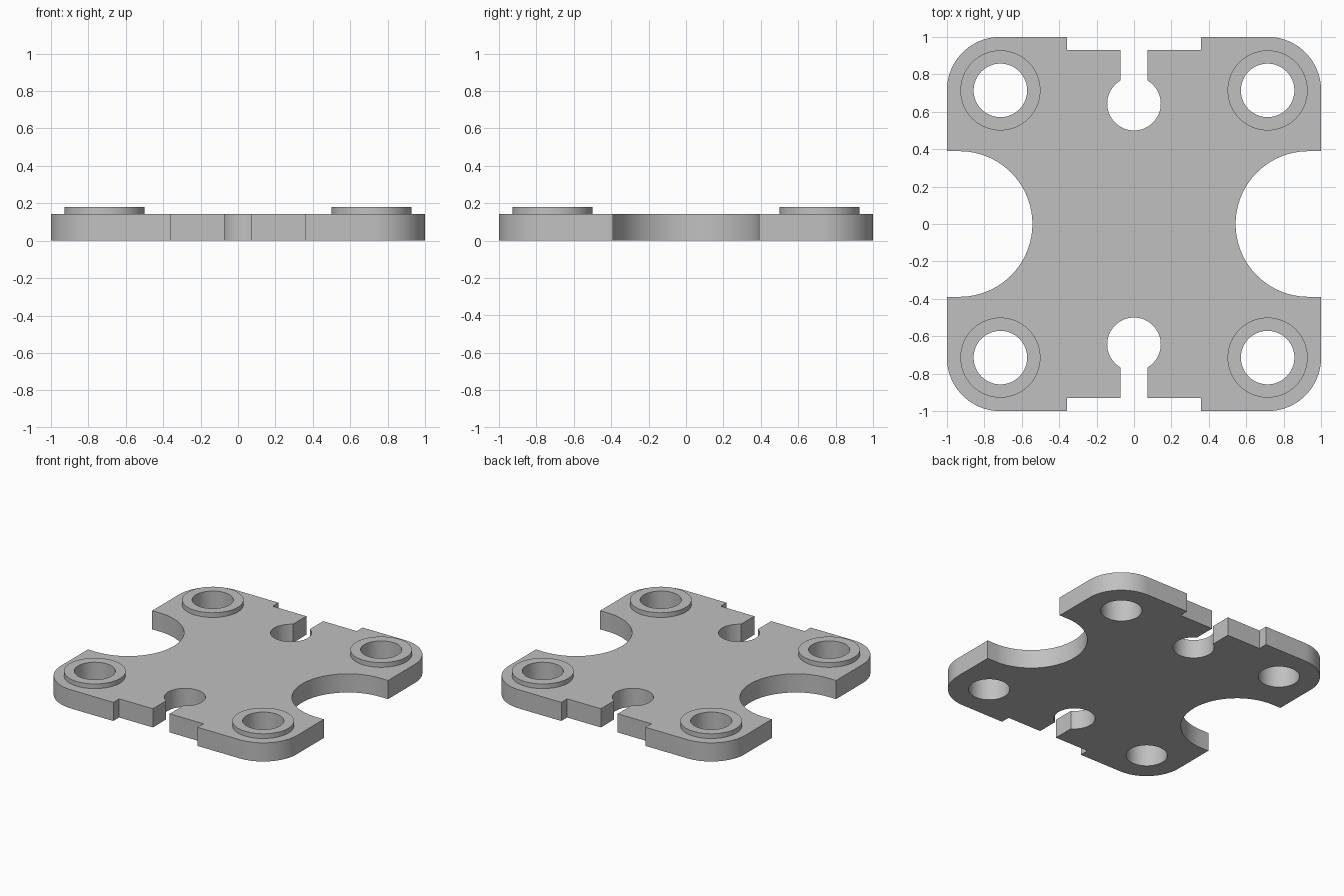
import bpy, bmesh
from math import sin, cos, radians

if "Cube" in bpy.data.objects:
    bpy.data.objects.remove(bpy.data.objects["Cube"], do_unlink=True)

THICK, BOSS_TOP = 0.143, 0.179
HOLE_POS, HOLE_R, BOSS_R = 0.714, 0.143, 0.214

grey = bpy.data.materials.new("light_grey")
grey.use_nodes = True
colour = (0.53, 0.53, 0.53, 1)
grey.diffuse_color = colour
grey.node_tree.nodes["Principled BSDF"].inputs["Base Color"].default_value = colour


def arc(cx, cy, r, start, end, steps):
    angles = [radians(start + (end - start) * i / steps) for i in range(steps + 1)]
    return [(cx + r * cos(a), cy + r * sin(a)) for a in angles]


def circle(cx, cy, r):
    return arc(cx, cy, r, 0, 360, 64)[:-1]


def slab(name, loops, z0, z1):
    """Filled flat outline with holes, extruded from z0 to z1."""
    curve = bpy.data.curves.new(name, "CURVE")
    curve.dimensions = "2D"
    curve.fill_mode = "BOTH"
    curve.extrude = (z1 - z0) / 2
    for loop in loops:
        spline = curve.splines.new("POLY")
        spline.points.add(len(loop) - 1)
        for point, (x, y) in zip(spline.points, loop):
            point.co = (x, y, 0, 1)
        spline.use_cyclic_u = True
    obj = bpy.data.objects.new(name, curve)
    bpy.context.collection.objects.link(obj)
    bpy.ops.object.select_all(action="DESELECT")
    obj.select_set(True)
    bpy.context.view_layer.objects.active = obj
    bpy.ops.object.convert(target="MESH")
    obj = bpy.context.object
    obj.name = name

    # Weld caps to walls and lift to height
    bm = bmesh.new()
    bm.from_mesh(obj.data)
    bmesh.ops.remove_doubles(bm, verts=bm.verts, dist=0.0001)
    bmesh.ops.recalc_face_normals(bm, faces=bm.faces)
    bmesh.ops.translate(bm, verts=bm.verts, vec=(0, 0, (z0 + z1) / 2))
    bm.to_mesh(obj.data)
    bm.free()
    obj.data.materials.clear()
    obj.data.materials.append(grey)
    bpy.ops.object.shade_smooth_by_angle(angle=radians(30))
    return obj


# Quarter outline: side scoop, rounded corner, end recess, keyhole slot
quarter = arc(0.932, 0, 0.389, 180, 90, 24)
quarter += [(1, 0.389)]
quarter += arc(HOLE_POS, HOLE_POS, 1 - HOLE_POS, 0, 90, 20)
quarter += [(0.357, 1), (0.357, 0.929), (0.0715, 0.929)]
quarter += arc(0, 0.643, HOLE_R, 60, -90, 28)

# Mirror across both axes, dropping the shared end points
half = quarter + [(-x, y) for x, y in reversed(quarter[:-1])]
outline = half + [(x, -y) for x, y in reversed(half[1:-1])]

corners = [(sx * HOLE_POS, sy * HOLE_POS) for sx in (1, -1) for sy in (1, -1)]
slab("base_plate", [outline] + [circle(x, y, HOLE_R) for x, y in corners], 0, THICK)

# Raised collar around each mounting hole
for x, y in corners:
    end = "back" if y > 0 else "front"
    side = "left" if x > 0 else "right"
    slab(f"{end}_{side}_collar", [circle(x, y, BOSS_R), circle(x, y, HOLE_R)], THICK, BOSS_TOP)
